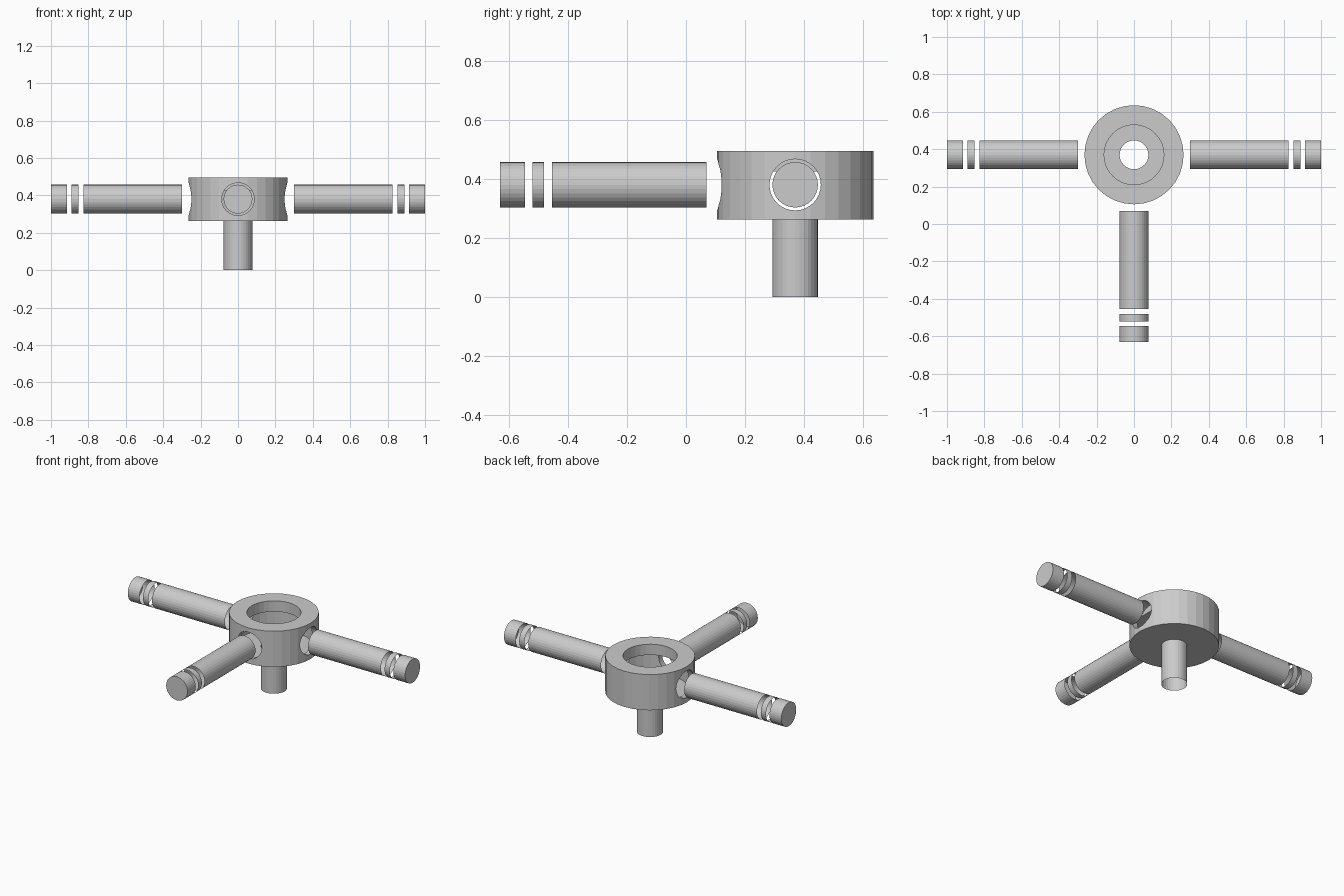
import bpy, bmesh, math
from mathutils import Matrix, Vector

if "Cube" in bpy.data.objects:
    bpy.data.objects.remove(bpy.data.objects["Cube"])

CY, CZ = 0.37, 0.38      # hub axis in y, arm height in z
R, SIDES = 0.077, 32


def make_object(name, bm):
    mesh = bpy.data.meshes.new(name)
    bm.to_mesh(mesh)
    bm.free()
    ob = bpy.data.objects.new(name, mesh)
    bpy.context.collection.objects.link(ob)
    return ob


def tube(bm, start, end, radius, cap_start=False, cap_end=False):
    """Thin cylinder between two points, each end open or capped."""
    start, end = Vector(start), Vector(end)
    rot = Vector((0, 0, 1)).rotation_difference(end - start)
    rings = []
    for p in (start, end):
        ring = []
        for i in range(SIDES):
            a = 2 * math.pi * i / SIDES
            v = Vector((radius * math.cos(a), radius * math.sin(a), 0))
            ring.append(bm.verts.new(p + rot @ v))
        rings.append(ring)
    lo, hi = rings
    for i in range(SIDES):
        j = (i + 1) % SIDES
        bm.faces.new((lo[i], lo[j], hi[j], hi[i]))
    if cap_start:
        bm.faces.new(lo[::-1])
    if cap_end:
        bm.faces.new(hi)


def lathe(name, profile):
    """Closed (radius, z) profile turned about the hub axis."""
    bm = bmesh.new()
    rings = []
    for i in range(SIDES):
        a = 2 * math.pi * i / SIDES
        rings.append([bm.verts.new((r * math.cos(a), CY + r * math.sin(a), z))
                      for r, z in profile])
    n = len(profile)
    for i in range(SIDES):
        a, b = rings[i], rings[(i + 1) % SIDES]
        for k in range(n):
            m = (k + 1) % n
            bm.faces.new((a[k], b[k], b[m], a[m]))
    bmesh.ops.recalc_face_normals(bm, faces=bm.faces)
    return make_object(name, bm)


# Hollow hub with a thick top lip and an opening in the floor
hub = lathe("hub", [(R, 0.262), (0.265, 0.262), (0.265, 0.495), (0.16, 0.495),
                    (0.16, 0.425), (0.23, 0.425), (0.23, 0.275), (R, 0.275)])

# Round arm holes at left, right and front of the hub
for k, d in enumerate([(1, 0), (-1, 0), (0, -1)]):
    bm = bmesh.new()
    tube(bm, (d[0] * 0.19, CY + d[1] * 0.19, CZ),
         (d[0] * 0.35, CY + d[1] * 0.35, CZ), 0.087, True, True)
    cutter = make_object("hole_cutter_%d" % k, bm)
    cutter.hide_render = True
    cutter.hide_viewport = False
    mod = hub.modifiers.new("hole", 'BOOLEAN')
    mod.operation = 'DIFFERENCE'
    mod.solver = 'EXACT'
    mod.object = cutter
    bpy.context.view_layer.objects.active = hub
    bpy.ops.object.modifier_apply(modifier=mod.name)
    bpy.data.objects.remove(cutter)

# Stem below the hub, open at both ends
bm = bmesh.new()
tube(bm, (0, CY, 0), (0, CY, 0.268), R)
make_object("stem", bm)

# Three arms, each a long sleeve, a narrow ring and a capped end
for side, d in (("right", (1, 0)), ("left", (-1, 0)), ("front", (0, -1))):
    for part, a, b in (("sleeve", 0.30, 0.825), ("ring", 0.852, 0.89),
                       ("end_cap", 0.915, 1.0)):
        bm = bmesh.new()
        tube(bm, (d[0] * a, CY + d[1] * a, CZ), (d[0] * b, CY + d[1] * b, CZ),
             R, False, part == "end_cap")
        make_object("%s_arm_%s" % (side, part), bm)
